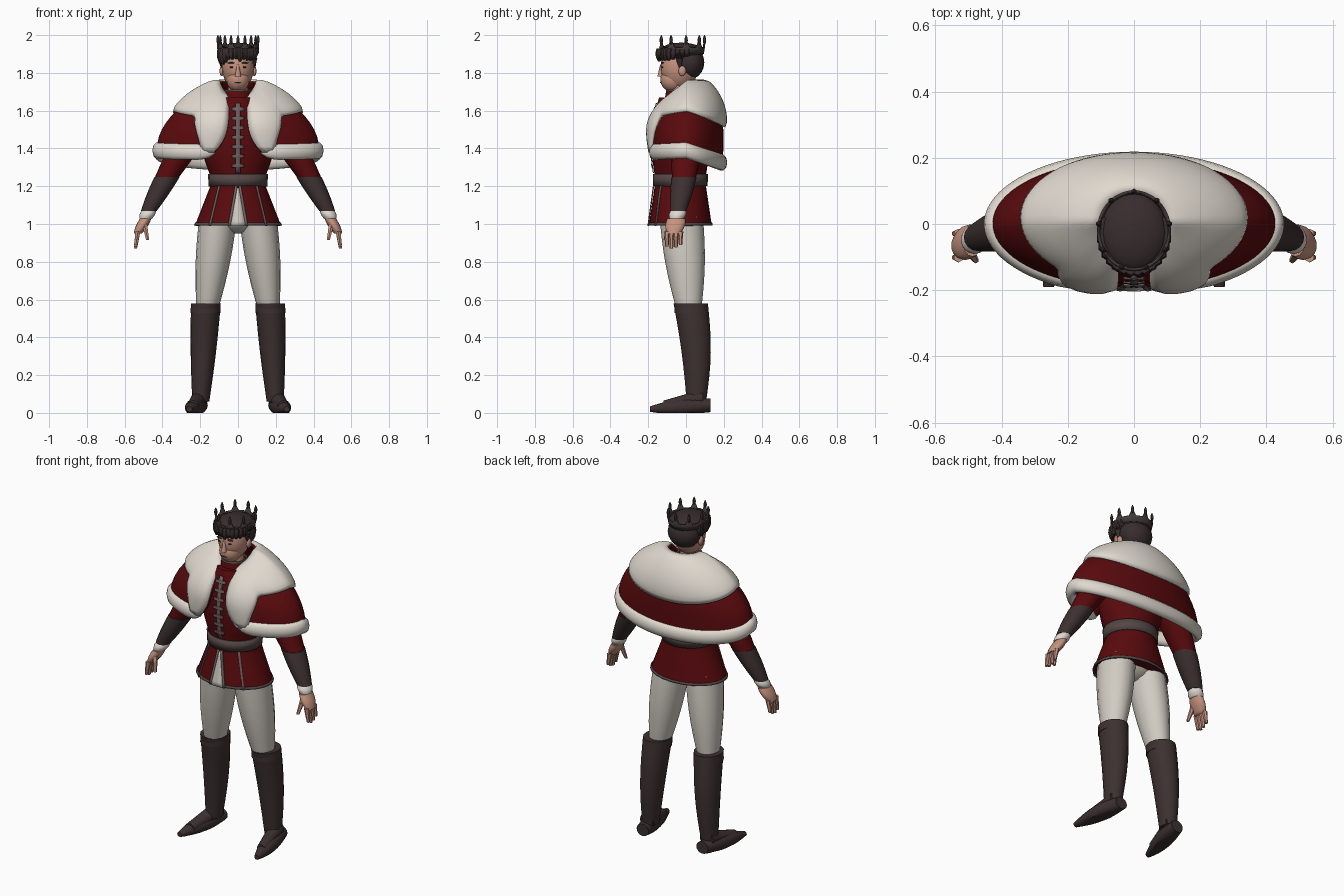
import bpy, bmesh, math, random
from math import sin, cos, pi, asin, sqrt
from mathutils import Vector

if "Cube" in bpy.data.objects:
    bpy.data.objects.remove(bpy.data.objects["Cube"])
random.seed(4)


def material(name, *rgb):
    mat = bpy.data.materials.new(name)
    mat.use_nodes = True
    mat.diffuse_color = (*rgb, 1)
    mat.node_tree.nodes["Principled BSDF"].inputs["Base Color"].default_value = (*rgb, 1)
    return mat


RED = material("deep red cloth", .1, .003, .004)
FUR = material("ivory fur", .74, .69, .62)
PANTS = material("cream trousers", .64, .6, .54)
LEATHER = material("brown leather", .047, .03, .03)
BELT = material("grey brown belt", .09, .063, .06)
TRIM = material("worn grey trim", .16, .125, .115)
SKIN = material("skin", .56, .29, .21)
HAIR = material("dark hair", .04, .026, .027)
CROWN = material("dark metal", .055, .04, .04)


def skin_rows(name, rows, mat, wrap=True, caps=True, smooth=50, thickness=0):
    """Skin a list of point rows into one object."""
    bm = bmesh.new()
    verts = [[bm.verts.new(point) for point in row] for row in rows]
    count = len(verts[0])
    for low, high in zip(verts, verts[1:]):
        for i in range(count if wrap else count - 1):
            j = (i + 1) % count
            bm.faces.new((low[i], low[j], high[j], high[i]))
    if wrap and caps:
        bm.faces.new(verts[0])
        bm.faces.new(verts[-1])
    bmesh.ops.recalc_face_normals(bm, faces=bm.faces)
    mesh = bpy.data.meshes.new(name)
    bm.to_mesh(mesh)
    bm.free()
    mesh.materials.append(mat)
    part = bpy.data.objects.new(name, mesh)
    bpy.context.collection.objects.link(part)
    if thickness:
        solid = part.modifiers.new("thickness", "SOLIDIFY")
        solid.thickness = thickness
        solid.offset = 0
    bpy.ops.object.select_all(action="DESELECT")
    part.select_set(True)
    bpy.context.view_layer.objects.active = part
    bpy.ops.object.shade_smooth_by_angle(angle=math.radians(smooth))


def circle(count):
    return [(sin(2 * pi * i / count), cos(2 * pi * i / count)) for i in range(count)]


def limb(name, start, end, r_start, r_end, mat, side=1, bulge=0, bow=0, depth=1,
         sides=16, lying=False, **options):
    """Tapered tube between two joints, with level rings or upright ones if lying."""
    rows = []
    for t in [k / 8 for k in range(9)]:
        x, y, z = Vector(start).lerp(Vector(end), t)
        r = r_start + (r_end - r_start) * t + bulge * sin(pi * t)
        y += bow * sin(pi * t)
        if lying:
            rows.append([(side * (x + r * u), y, max(0, z + r * depth * v)) for u, v in circle(sides)])
        else:
            rows.append([(side * (x + r * u), y + r * depth * v, z) for u, v in circle(sides)])
    skin_rows(name, rows, mat, **options)


def ball(name, centre, radii, mat, side=1):
    """Ellipsoid built from rings."""
    (x, y, z), (rx, ry, rz) = centre, radii
    rows = []
    for a in [pi * (k + .2) / 10.4 for k in range(11)]:
        rows.append([(side * (x + rx * u * sin(a)), y + ry * v * sin(a), z - rz * cos(a))
                     for u, v in circle(20)])
    skin_rows(name, rows, mat)


# Jacket: flared skirt, narrow waist and rounded chest
HEM, WAIST, NECK = 1, 1.23, 1.67
MIDDLE = -.03


def jacket_size(z):
    if z < WAIST:
        width = .135 + .09 * (WAIST - z) / (WAIST - HEM)
    else:
        up = (z - WAIST) / (NECK - WAIST)
        width = .135 + .06 * sin(pi * up) - .05 * up ** 4
    return width, .08 + .38 * width


def jacket_ring(z, grow=0):
    width, depth = jacket_size(z)
    return [((width + grow) * u, MIDDLE + (depth + grow) * v, z) for u, v in circle(24)]


def jacket_front(x, z, lift):
    width, depth = jacket_size(z)
    return x, MIDDLE - depth * sqrt(1 - (x / width) ** 2) - lift, z


def ribbon(name, bottom, top, width, mat, lift=.005, taper=1):
    """Flat strip on the jacket front between two (x, z) points."""
    rows = []
    for t in [k / 8 for k in range(9)]:
        x, z = Vector(bottom).lerp(Vector(top), t)
        half = width / 2 * (1 + (taper - 1) * t)
        rows.append([jacket_front(x + half * o, z, lift) for o in (-1, 0, 1)])
    skin_rows(name, rows, mat, wrap=False, thickness=.005)


levels = 16
skin_rows("jacket", [jacket_ring(HEM + (NECK - HEM) * k / levels) for k in range(levels + 1)], RED)
for name, z, height, grow in (("belt", WAIST - .03, .065, .005), ("skirt_hem", HEM - .008, .014, .001)):
    skin_rows(name, [jacket_ring(z, grow), jacket_ring(z + height, grow)], BELT, caps=False, thickness=.008)
ribbon("placket", (0, WAIST + .04), (0, NECK - .03), .024, TRIM)
for i in range(7):
    z = 1.3 + i / 20
    ribbon("clasp", (0, z), (0, z + .018), .065, TRIM, lift=.008)
ribbon("skirt_opening", (0, HEM - .01), (0, WAIST - .04), .08, PANTS, taper=.1)
for side in (1, -1):
    ribbon("opening_trim", (side * .046, HEM - .01), (side * .01, WAIST - .03), .014, TRIM, lift=.007)
    ribbon("skirt_seam", (side * .15, HEM - .01), (side * .1, WAIST - .03), .01, TRIM)
THROAT = (0, -.035, 1.7)
limb("jacket_collar", (0, MIDDLE, 1.62), THROAT, .085, .066, RED, caps=False, thickness=.01)
limb("collar_trim", THROAT, (0, -.035, 1.71), .068, .067, TRIM, caps=False, thickness=.008)

# Limbs, hung on shared joints and mirrored
HIP, KNEE, CUFF, ANKLE = (.105, -.025, 1.04), (.162, .015, .55), (.17, .025, .58), (.197, .055, .06)
HEEL, TOE = (.2, .13, .04), (.258, -.19, .02)
SHOULDER, ELBOW, WRIST = (.18, .02, 1.58), (.375, -.01, 1.25), (.472, -.04, 1.07)
PALM, KNUCKLE = (.488, -.05, 1.03), (.53, -.065, .95)

ball("hips", (0, MIDDLE, 1.06), (.17, .12, .11), PANTS)
for side, tag in ((1, "left_"), (-1, "right_")):
    limb(tag + "trouser_leg", HIP, KNEE, .1, .058, PANTS, side, bulge=.012, depth=1.15)
    limb(tag + "boot", CUFF, ANKLE, .079, .045, LEATHER, side, bulge=.005, bow=.014, depth=1.15)
    limb(tag + "boot_cuff", Vector(CUFF).lerp(Vector(ANKLE), .1), CUFF, .08, .078, LEATHER, side, depth=1.1)
    limb(tag + "foot", HEEL, TOE, .04, .016, LEATHER, side, bulge=.022, depth=.9, lying=True)
    limb(tag + "instep", (.2, .09, .08), (.24, -.12, .035), .045, .03, LEATHER, side, lying=True)
    limb(tag + "sleeve", SHOULDER, ELBOW, .085, .064, RED, side, bulge=.01)
    limb(tag + "bracer", ELBOW, WRIST, .067, .042, LEATHER, side, bulge=.004)
    limb(tag + "shirt_cuff", WRIST, PALM, .038, .034, FUR, side, bulge=.005, depth=1.1)
    limb(tag + "palm", PALM, KNUCKLE, .03, .022, SKIN, side, bulge=.006, depth=1.6)
    x, y, z = KNUCKLE
    for i, length in enumerate((.08, .09, .085, .07)):
        root = Vector((x, y + (i - 1.5) * .024, z + .01))
        limb(tag + "finger", root, root + Vector((.012, 0, -length)), .015, .009, SKIN, side, sides=6)
    limb(tag + "thumb", (.495, -.085, 1), (.478, -.11, .915), .016, .009, SKIN, side, sides=6)

# Cape: a shell swept round the shoulders and open at the front
COLUMNS, ROWS = 72, 12
around = [i / COLUMNS for i in range(COLUMNS + 1)]
down = [i / ROWS for i in range(ROWS + 1)]


def cape(u, t, lift=0, drop=0):
    """Point on the cape: u runs round from front edge to front edge, t from neck to hem."""
    width = .085 + .34 * sin(t * pi / 2)
    depth = .075 + .115 * sin(min(1, 1.4 * t) * pi / 2)
    opening = asin((.048 + .075 * t ** 5) / width)
    a = opening + u * 2 * (pi - opening)
    front, back = max(0, cos(a)), max(0, -cos(a))
    z = 1.75 - .36 * t ** 1.2 - .085 * front * (1 - t) - (.065 * back + .01 * front) * t
    return ((width + lift) * sin(a), .01 * (1 - t) - (depth + lift) * cos(a),
            z + lift * .6 * (1 - t) + drop)


def roundness(u):
    return sqrt(min(1, max(0, sin(pi * u)) * 9))


def fur(u, s):
    """Padded collar that widens to the hem along both front edges."""
    lower = .47 + .14 * sin(pi * u) ** 4
    lower += (1 - lower) * min(1, max(0, (.1 - min(u, 1 - u)) / .07))
    return cape(u, s * lower, .01 + .022 * sqrt(max(0, sin(pi * s))) * roundness(u))


skin_rows("cape", [[cape(u, t) for u in around] for t in down], RED, wrap=False, thickness=.012)
skin_rows("fur_collar", [[fur(u, s) for u in around] for s in down], FUR, wrap=False, smooth=70, thickness=.016)
hem = []
for u in around:
    r = .008 + .03 * roundness(u)
    hem.append([cape(u, 1, r * .75 * c, r * 1.15 * s) for s, c in circle(10)])
skin_rows("fur_hem", hem, FUR, smooth=70)

# Head and face
limb("neck", (0, MIDDLE, 1.62), (0, MIDDLE, 1.77), .055, .05, SKIN)
ball("head", (0, -.035, 1.83), (.085, .1, .12), SKIN)
ball("jaw", (0, -.07, 1.765), (.062, .066, .066), SKIN)
limb("nose", (0, -.136, 1.78), (0, -.13, 1.845), .016, .006, SKIN, sides=8)
ball("mouth", (0, -.134, 1.75), (.02, .004, .003), BELT)
for side in (1, -1):
    ball("ear", (.086, -.02, 1.81), (.012, .02, .027), SKIN, side)
    ball("eye", (.033, -.125, 1.83), (.012, .006, .005), HAIR, side)
    ball("eyebrow", (.035, -.125, 1.853), (.02, .008, .004), HAIR, side)
    limb("sideburn", (.08, -.03, 1.82), (.083, -.035, 1.88), .006, .02, HAIR, side, sides=8)

# Hair mass with a swept fringe of loose locks
ball("hair_back", (0, .015, 1.855), (.097, .082, .09), HAIR)
ball("hair_top", (0, -.025, 1.91), (.103, .12, .05), HAIR)
for i in range(18):
    a = pi * (i / 17 - .5) * 1.2
    x, y = sin(a), -cos(a)
    tip = Vector((.092 * x, MIDDLE + .113 * y, 1.868 + .012 * x + random.uniform(-.015, .012)))
    limb("hair_lock", tip, (.094 * x, MIDDLE + .108 * y, 1.93), .006, .017, HAIR, bulge=.01, sides=6)

# Crown: flared band whose rim rises to pointed peaks
PEAKS = 9


def crown_row(radius, z, peak=0):
    return [(radius * u, (radius + .01) * v - .02, z + peak * (i % 4 == 0))
            for i, (u, v) in enumerate(circle(4 * PEAKS))]


skin_rows("crown", [crown_row(.1, 1.9), crown_row(.104, 1.92), crown_row(.108, 1.935, .045)],
          CROWN, caps=False, smooth=30, thickness=.008)
for x, y, z in crown_row(.108, 1.95)[::4]:
    limb("crown_point", (x, y, z), (x, y, 2), .004, .002, CROWN, bulge=.006, sides=6)
